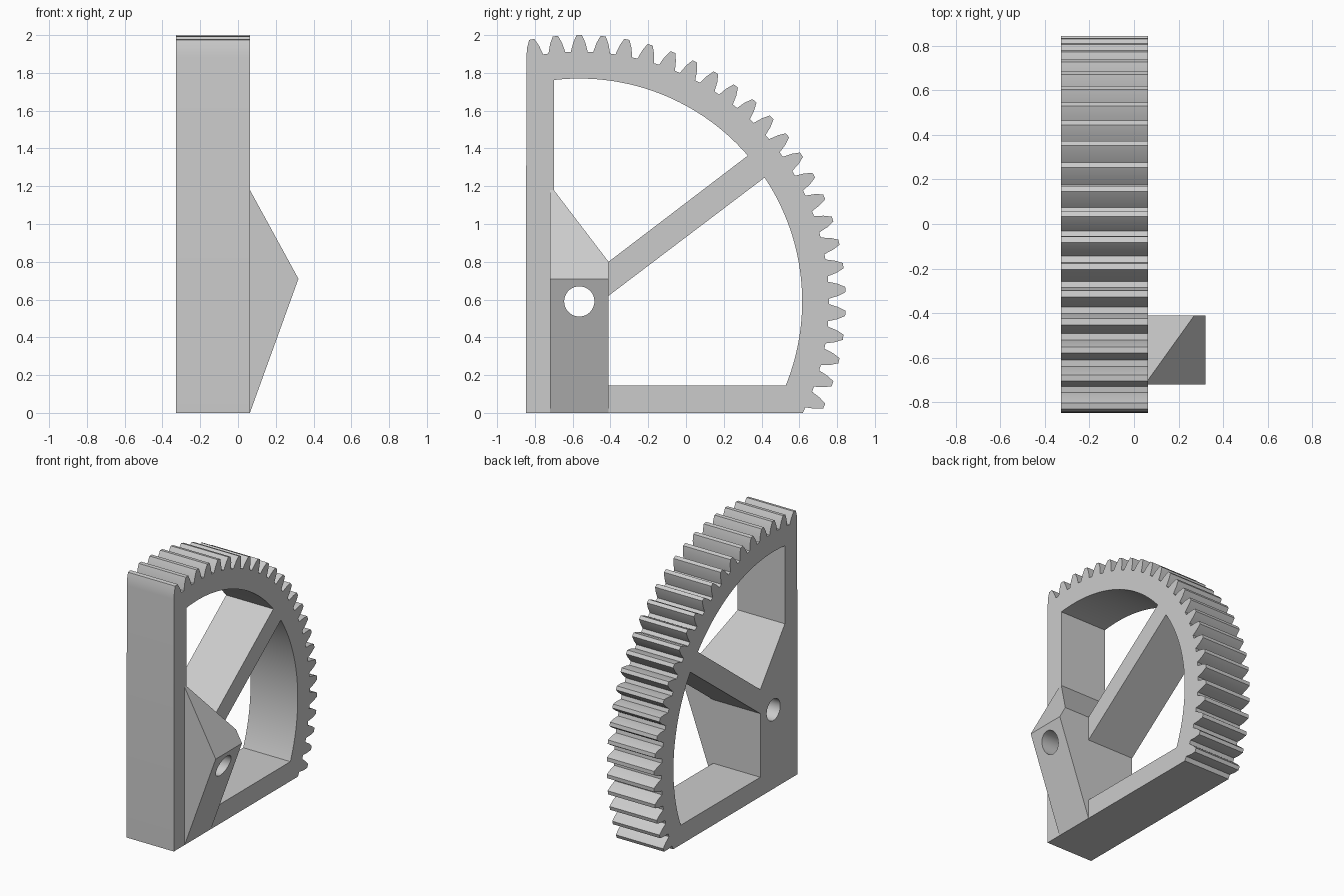
import bpy
import bmesh
from math import sin, cos, pi, radians, atan2, acos, asin
from mathutils import Vector

cube = bpy.data.objects.get("Cube")
if cube:
    bpy.data.objects.remove(cube)

# Main dimensions
BACK, FACE, PEAK = -0.327, 0.063, 0.32       # plate sides and boss tip in x
CY, CZ = -0.565, 0.59                        # gear axis in y, z
TIP, PITCH, ROOT, RIM = 1.41, 1.371, 1.322, 1.18
STEP = 2 * pi / 70
LEFT, HUB = -0.847, -0.41                    # straight edge and hub side in y

grey = bpy.data.materials.new("grey")
grey.diffuse_color = (0.6, 0.6, 0.6, 1)
grey.use_nodes = True
grey.node_tree.nodes["Principled BSDF"].inputs["Base Color"].default_value = (0.6, 0.6, 0.6, 1)


def polar(r, a):
    """Point at radius r, angle a clockwise from straight up."""
    return (CY + r * sin(a), CZ + r * cos(a))


def arc(r, start, end, n):
    return [polar(r, start + (end - start) * i / n) for i in range(n + 1)]


def angle_of(y, z):
    return atan2(y - CY, z - CZ)


def prism(name, points, direction):
    """Extrude a flat outline along a direction into a closed solid."""
    bm = bmesh.new()
    face = bm.faces.new([bm.verts.new(p) for p in points])
    new = bmesh.ops.extrude_face_region(bm, geom=[face])["geom"]
    verts = [v for v in new if isinstance(v, bmesh.types.BMVert)]
    bmesh.ops.translate(bm, verts=verts, vec=direction)
    bmesh.ops.recalc_face_normals(bm, faces=bm.faces)
    mesh = bpy.data.meshes.new(name)
    bm.to_mesh(mesh)
    bm.free()
    mesh.materials.append(grey)
    obj = bpy.data.objects.new(name, mesh)
    bpy.context.collection.objects.link(obj)
    return obj


def side_prism(name, outline, x0, x1):
    return prism(name, [(x0, y, z) for y, z in outline], (x1 - x0, 0, 0))


def cut(obj, cutter):
    mod = obj.modifiers.new("cut", 'BOOLEAN')
    mod.operation = 'DIFFERENCE'
    mod.solver = 'EXACT'
    mod.object = cutter
    bpy.context.view_layer.objects.active = obj
    bpy.ops.object.modifier_apply(modifier=mod.name)


# Toothed sector outline
tooth = [(ROOT, -0.045), (PITCH, -0.032), (TIP, -0.014),
         (TIP, 0.014), (PITCH, 0.032), (ROOT, 0.045)]
outline = [(LEFT, 0)]
for k in range(-2, 23):
    outline += [polar(r, k * STEP + w / r) for r, w in tooth]
outline.append((polar(ROOT, acos(-CZ / ROOT))[0], 0))
sector = side_prism("gear_sector", outline, BACK, FACE)

# Windows either side of the diagonal arm
edge = -0.70
upper = [(edge, 1.18)] + arc(RIM, asin((edge - CY) / RIM), angle_of(0.325, 1.36), 40) + [(HUB, 0.80)]
lower = [(HUB, 0.62)] + arc(RIM, angle_of(0.415, 1.245), angle_of(0.53, 0.145), 40) + [(HUB, 0.145)]
cutters = [side_prism("window_cutter", w, -1, 1) for w in (upper, lower)]
hole = side_prism("hole_cutter", [(CY + 0.08 * cos(i * pi / 24), CZ + 0.08 * sin(i * pi / 24))
                                  for i in range(48)], -1, 1)
for c in cutters + [hole]:
    cut(sector, c)

# Wedge boss, trimmed flush with the sloping hub edge
boss = prism("hub_boss", [(FACE, -0.72, 0), (PEAK, -0.72, 0.71), (FACE, -0.72, 1.18)],
             (0, HUB + 0.72, 0))
bm = bmesh.new()
bm.from_mesh(boss.data)
cut_result = bmesh.ops.bisect_plane(bm, geom=bm.verts[:] + bm.edges[:] + bm.faces[:],
                                    plane_co=Vector((0, HUB, 0.80)),
                                    plane_no=Vector((0, 0.38, 0.29)), clear_outer=True)
bmesh.ops.holes_fill(bm, edges=[e for e in bm.edges if e.is_boundary], sides=0)
bmesh.ops.recalc_face_normals(bm, faces=bm.faces)
bm.to_mesh(boss.data)
bm.free()
cut(boss, hole)

for c in cutters + [hole]:
    bpy.data.objects.remove(c)

# Smooth curved walls, crisp corners
bpy.ops.object.select_all(action='DESELECT')
for obj in (sector, boss):
    obj.select_set(True)
bpy.context.view_layer.objects.active = sector
bpy.ops.object.shade_smooth_by_angle(angle=radians(12))
